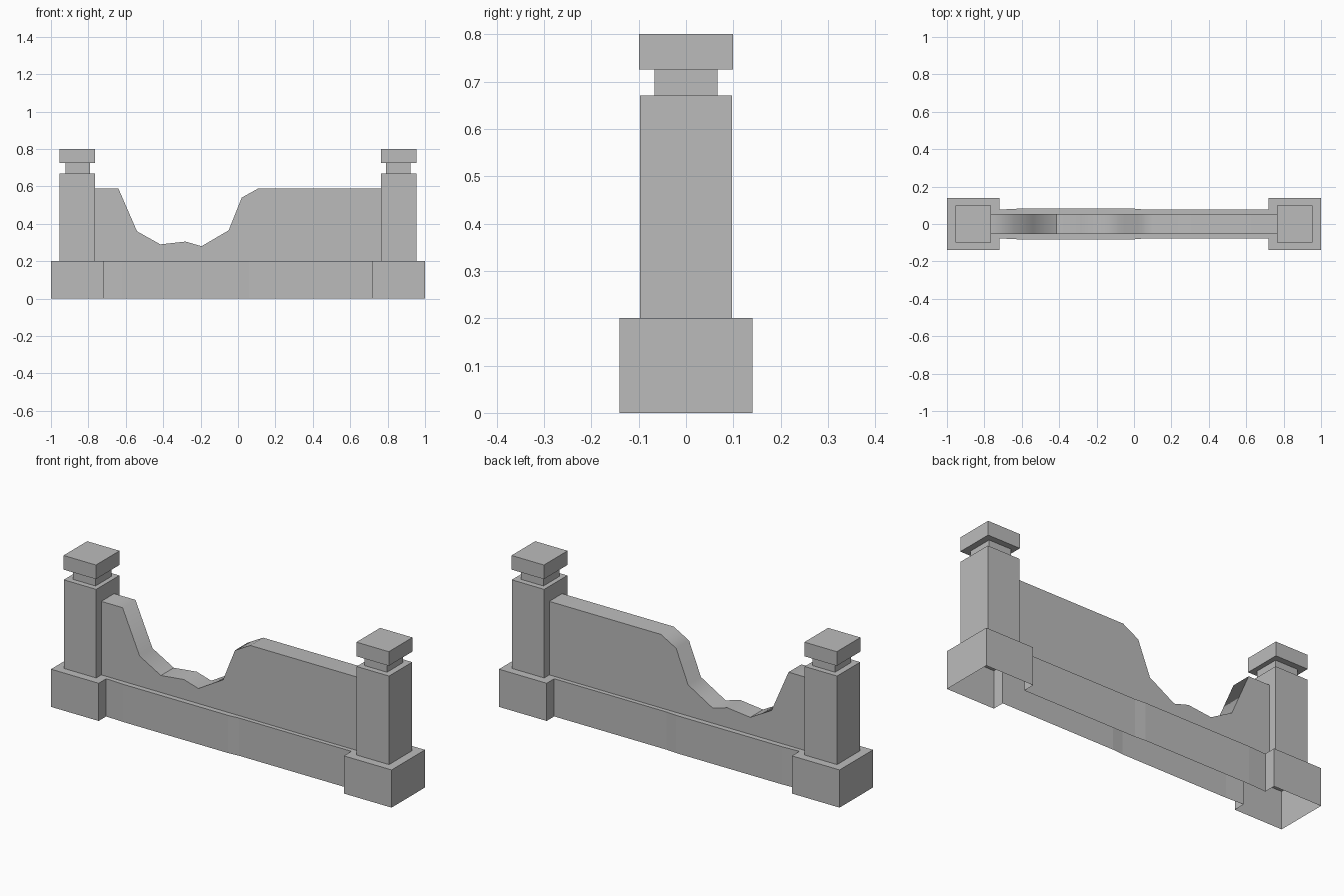
import bpy, bmesh

cube = bpy.data.objects.get("Cube")
if cube:
    bpy.data.objects.remove(cube, do_unlink=True)

stone = bpy.data.materials.new("grey stone")
stone.use_nodes = True
GREY = (0.5, 0.5, 0.5, 1)
stone.diffuse_color = GREY
stone.node_tree.nodes["Principled BSDF"].inputs["Base Color"].default_value = GREY


def finish(name, bm):
    """Turn a bmesh into an object with the stone material."""
    bmesh.ops.recalc_face_normals(bm, faces=bm.faces)
    mesh = bpy.data.meshes.new(name)
    bm.to_mesh(mesh)
    bm.free()
    mesh.materials.append(stone)
    obj = bpy.data.objects.new(name, mesh)
    bpy.context.scene.collection.objects.link(obj)
    return obj


def prism(points, offset, start_cap=True):
    """Extrude a closed outline along an offset, with or without its first cap."""
    bm = bmesh.new()
    face = bm.faces.new([bm.verts.new(p) for p in points])
    new = bmesh.ops.extrude_face_region(bm, geom=[face], use_keep_orig=start_cap)["geom"]
    moved = [g for g in new if isinstance(g, bmesh.types.BMVert)]
    bmesh.ops.translate(bm, verts=moved, vec=offset)
    if not start_cap:
        low = [f for f in bm.faces if all(v not in moved for v in f.verts)]
        bmesh.ops.delete(bm, geom=low, context="FACES_ONLY")
    return bm


def block(name, x0, x1, half_y, z0, z1, start_cap=True):
    corners = [(x0, -half_y, z0), (x1, -half_y, z0), (x1, half_y, z0), (x0, half_y, z0)]
    return finish(name, prism(corners, (0, 0, z1 - z0), start_cap))


# Hollow footing: two wide end blocks joined by a slightly bowed plinth
front_edge = [(-1, -0.14), (-0.72, -0.14), (-0.72, -0.077), (-0.62, -0.082),
              (0, -0.082), (0.06, -0.077), (0.72, -0.077), (0.72, -0.14), (1, -0.14)]
outline = front_edge + [(x, -y) for x, y in reversed(front_edge)]
finish("footing", prism([(x, y, 0) for x, y in outline], (0, 0, 0.2), start_cap=False))

# Wall with a broken, dipping top edge
HALF_WALL = 0.054
broken_top = [(0.78, 0.59), (0.11, 0.59), (0.02, 0.54), (-0.05, 0.365), (-0.195, 0.28),
              (-0.28, 0.305), (-0.415, 0.29), (-0.54, 0.36), (-0.64, 0.59), (-0.78, 0.59)]
section = [(-0.78, 0.2), (0.78, 0.2)] + broken_top
bm = prism([(x, -HALF_WALL, z) for x, z in section], (0, 2 * HALF_WALL, 0))

# Worn top is softly shaded, with crisp outer edges and one crack line
for face in bm.faces:
    face.smooth = True
for edge in bm.edges:
    a, b = edge.verts
    across = abs(a.co.y - b.co.y) > HALF_WALL
    crack = abs(a.co.x + 0.415) < 0.01
    end = abs(a.co.x) > 0.7
    edge.smooth = across and not crack and not end
finish("broken_wall", bm)

# Posts with a recessed neck and a square cap
for side, sign in (("left", 1), ("right", -1)):
    inner, outer = sorted((sign * 0.765, sign * 0.955))
    neck_in, neck_out = sorted((sign * 0.79, sign * 0.922))
    block(side + "_post", inner, outer, 0.097, 0.2, 0.67, start_cap=False)
    block(side + "_post_neck", neck_in, neck_out, 0.067, 0.67, 0.725, start_cap=False)
    block(side + "_post_cap", inner, outer, 0.099, 0.725, 0.8)
